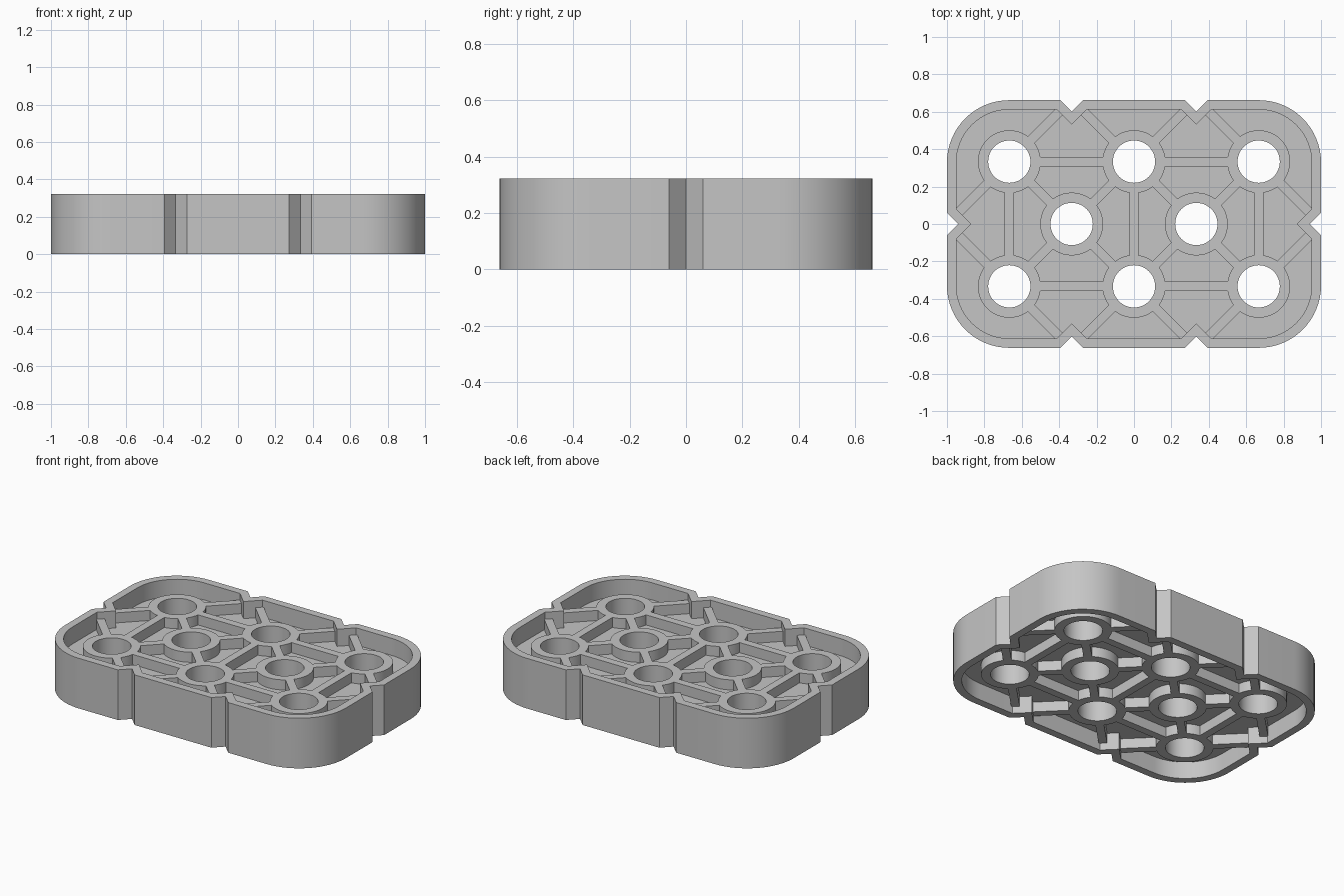
import bpy, bmesh
from math import sin, cos, pi, sqrt, hypot
from mathutils import Vector

cube = bpy.data.objects.get("Cube")
if cube:
    bpy.data.objects.remove(cube, do_unlink=True)

HX, HY, HEIGHT = 1.0, 0.662, 0.323
PITCH = 2 / 3
CORNER, NOTCH, WALL = 0.333, 0.06, 0.05
HOLE, TUBE, RIB = 0.113, 0.168, 0.025
RIB_LOW, RIB_HIGH = 0.045, 0.278
WEB_LOW, WEB_HIGH = 0.11, 0.213

grey = bpy.data.materials.new("mid grey")
grey.use_nodes = True
grey.diffuse_color = (0.56, 0.56, 0.56, 1)
grey.node_tree.nodes["Principled BSDF"].inputs["Base Color"].default_value = grey.diffuse_color


def plate(name, loops, z0, z1):
    """Fill the first loop, leave the other loops as holes, and extrude."""
    bm = bmesh.new()
    edges = []
    for loop in loops:
        verts = [bm.verts.new((x, y, z0)) for x, y in loop]
        edges += [bm.edges.new((a, b)) for a, b in zip(verts, verts[1:] + verts[:1])]
    bmesh.ops.triangle_fill(bm, edges=edges, use_beauty=True, normal=(0, 0, 1))
    top = bmesh.ops.extrude_face_region(bm, geom=bm.faces[:], use_keep_orig=True)["geom"]
    bmesh.ops.translate(bm, vec=(0, 0, z1 - z0),
                        verts=[g for g in top if isinstance(g, bmesh.types.BMVert)])
    bmesh.ops.recalc_face_normals(bm, faces=bm.faces[:])
    mesh = bpy.data.meshes.new(name)
    bm.to_mesh(mesh)
    bm.free()
    mesh.materials.append(grey)
    obj = bpy.data.objects.new(name, mesh)
    bpy.context.collection.objects.link(obj)
    bpy.ops.object.select_all(action="DESELECT")
    obj.select_set(True)
    bpy.context.view_layer.objects.active = obj
    bpy.ops.object.shade_smooth_by_angle(angle=pi / 6)


def circle(cx, cy, r, n=48):
    return [(cx + r * cos(2 * pi * i / n), cy + r * sin(2 * pi * i / n)) for i in range(n)]


def outline(inset):
    """Rounded rectangle with V notches, moved inward by inset."""
    w = NOTCH + inset * (sqrt(2) - 1)
    depth = NOTCH + inset * sqrt(2)
    x, y, r = HX - inset, HY - inset, CORNER - inset

    def arc(sx, sy, start):
        cx, cy = sx * (HX - CORNER), sy * (HY - CORNER)
        return [(cx + r * cos(start + i * pi / 32), cy + r * sin(start + i * pi / 32))
                for i in range(17)]

    side = [(x, -w), (HX - depth, 0), (x, w)]
    back = []
    for cx in (PITCH / 2, -PITCH / 2):
        back += [(cx + w, y), (cx, HY - depth), (cx - w, y)]
    half = side + arc(1, 1, 0) + back + arc(-1, 1, pi / 2)
    return half + [(-px, -py) for px, py in half]


def rib(name, a, b, start, end):
    """Straight rib from a towards b, between two distances along the line."""
    a, b = Vector(a), Vector(b)
    d = (b - a).normalized()
    n = Vector((-d.y, d.x)) * RIB
    p, q = a + d * start, a + d * end
    plate(name, [[p - n, q - n, q + n, p + n]], RIB_LOW, RIB_HIGH)


# Hole positions: two rows of three and two between them
outer = [(i * PITCH, j * PITCH / 2) for j in (-1, 1) for i in (-1, 0, 1)]
inner = [(-PITCH / 2, 0), (PITCH / 2, 0)]
centres = outer + inner

# Notched outer wall and the web that closes it at mid height
plate("outer_wall", [outline(0), outline(WALL)], 0, HEIGHT)
plate("middle_web", [outline(WALL / 2)] + [circle(x, y, HOLE) for x, y in centres],
      WEB_LOW, WEB_HIGH)

# Tubes around the holes, set back from the wall's top and bottom
for k, (x, y) in enumerate(centres):
    plate(f"tube_{k + 1}", [circle(x, y, TUBE), circle(x, y, HOLE)], RIB_LOW, RIB_HIGH)

# Ribs from each outer tube to its neighbours
inside = (HOLE + TUBE) / 2
count = 0
for i, a in enumerate(outer):
    for b in centres[i + 1:]:
        gap = hypot(b[0] - a[0], b[1] - a[1])
        if gap < PITCH * 1.1:
            count += 1
            rib(f"tube_rib_{count}", a, b, inside, gap - inside)

# Diagonal ribs from the tubes to the notches
notches = [(sx * PITCH / 2, sy * PITCH) for sx in (-1, 1) for sy in (-1, 1)]
notches += [(-HX, 0), (HX, 0)]
count = 0
for n in notches:
    for c in outer:
        if hypot(n[0] - c[0], n[1] - c[1]) < PITCH * 0.75:
            count += 1
            rib(f"notch_rib_{count}", c, n, inside, 0.405)
